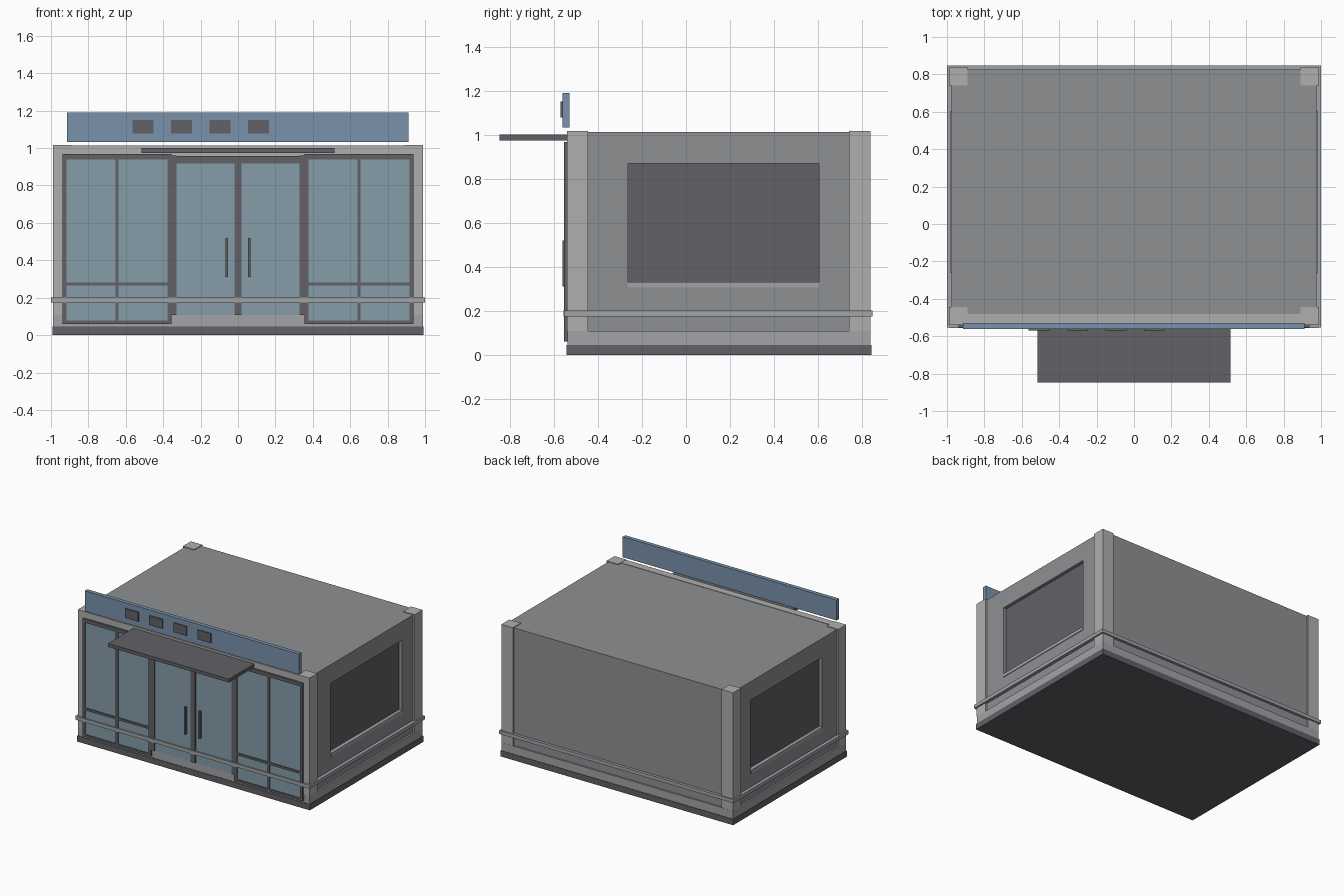
import bpy

def mat(name, c):
    m = bpy.data.materials.new(name)
    m.diffuse_color = (*c, 1)
    return m

DARK = mat("dark_metal", (0.12, 0.12, 0.135))
MID = mat("wall_grey", (0.27, 0.28, 0.29))
LIGHT = mat("light_grey", (0.43, 0.43, 0.42))
PLINTH = mat("plinth_grey", (0.36, 0.37, 0.39))
GLASS = mat("glass_blue", (0.24, 0.34, 0.40))
BLUE = mat("sign_blue", (0.19, 0.29, 0.41))

def box(name, x, y, z, m):
    """Box from (min, max) pairs, transforms applied to the mesh."""
    x, y, z = sorted(x), sorted(y), sorted(z)
    v = [(a, b, c) for a in x for b in y for c in z]
    f = [(0, 1, 3, 2), (4, 6, 7, 5), (0, 4, 5, 1), (2, 3, 7, 6), (0, 2, 6, 4), (1, 5, 7, 3)]
    me = bpy.data.meshes.new(name)
    me.from_pydata(v, [], f)
    me.materials.append(m)
    ob = bpy.data.objects.new(name, me)
    bpy.context.collection.objects.link(ob)
    return ob

def pair(name, x, y, z, m):
    """Part plus its mirror image across x = 0."""
    box(name + "_right", x, y, z, m)
    box(name + "_left", [-a for a in x], y, z, m)

# base and plinth
box("base_slab", (-0.992, 0.992), (-0.542, 0.842), (0, 0.045), DARK)
box("plinth", (-0.988, 0.988), (-0.538, 0.838), (0.045, 0.107), PLINTH)

# corner pillars
for end, y in (("front", (-0.54, -0.445)), ("back", (0.74, 0.837))):
    pair(end + "_pillar", (0.89, 0.988), y, (0.107, 1.017), LIGHT)

# side walls around a recessed window
W = (0.94, 0.975)
pair("side_wall_lower", W, (-0.445, 0.74), (0.107, 0.33), MID)
pair("side_wall_upper", W, (-0.445, 0.74), (0.868, 1.012), MID)
pair("side_wall_front", W, (-0.445, -0.263), (0.33, 0.868), MID)
pair("side_wall_back", W, (0.605, 0.74), (0.33, 0.868), MID)
pair("side_window", (0.93, 0.95), (-0.27, 0.61), (0.325, 0.873), DARK)
pair("window_sill", (0.95, 0.98), (-0.263, 0.605), (0.305, 0.33), PLINTH)

# back wall, roof, front beam
box("back_wall", (-0.89, 0.89), (0.79, 0.826), (0.107, 1.012), MID)
box("roof", (-0.975, 0.975), (-0.48, 0.826), (0.975, 1.012), MID)
box("front_beam", (-0.89, 0.89), (-0.538, -0.48), (0.92, 1.015), LIGHT)

# storefront windows: glass plus frame bars
F = (-0.553, -0.53)
pair("shop_glass", (0.365, 0.935), (-0.545, -0.535), (0.065, 0.96), GLASS)
for i, x in enumerate(((0.355, 0.377), (0.638, 0.656), (0.917, 0.938))):
    pair(f"shop_mullion_{i}", x, F, (0.06, 0.967), DARK)
for i, z in enumerate(((0.06, 0.077), (0.265, 0.282), (0.94, 0.967))):
    pair(f"shop_rail_{i}", (0.365, 0.93), F, z, DARK)

# double door
D = (-0.55, -0.53)
pair("door_glass", (0.0, 0.34), (-0.543, -0.533), (0.107, 0.93), GLASS)
pair("door_stile", (0.0, 0.02), D, (0.107, 0.93), DARK)
pair("door_jamb", (0.328, 0.36), D, (0.107, 0.96), DARK)
box("door_header", (-0.355, 0.355), D, (0.917, 0.957), DARK)
pair("door_handle", (0.054, 0.068), (-0.562, -0.543), (0.31, 0.52), DARK)

# bumper rail around the building
Z = (0.173, 0.2)
pair("side_bumper", (0.972, 1.0), (-0.553, 0.847), Z, PLINTH)
box("front_bumper", (-0.99, 0.99), (-0.556, -0.53), Z, PLINTH)
box("back_bumper", (-0.99, 0.99), (0.82, 0.847), Z, PLINTH)

# entrance canopy
box("canopy", (-0.515, 0.515), (-0.847, -0.535), (0.974, 1.0), DARK)

# sign board with plain blocks
box("sign_board", (-0.913, 0.911), (-0.561, -0.53), (1.033, 1.19), BLUE)
for i in range(4):
    cx = -0.509 + 0.206 * i
    box(f"sign_block_{i}", (cx - 0.056, cx + 0.056), (-0.569, -0.555), (1.078, 1.15), DARK)
